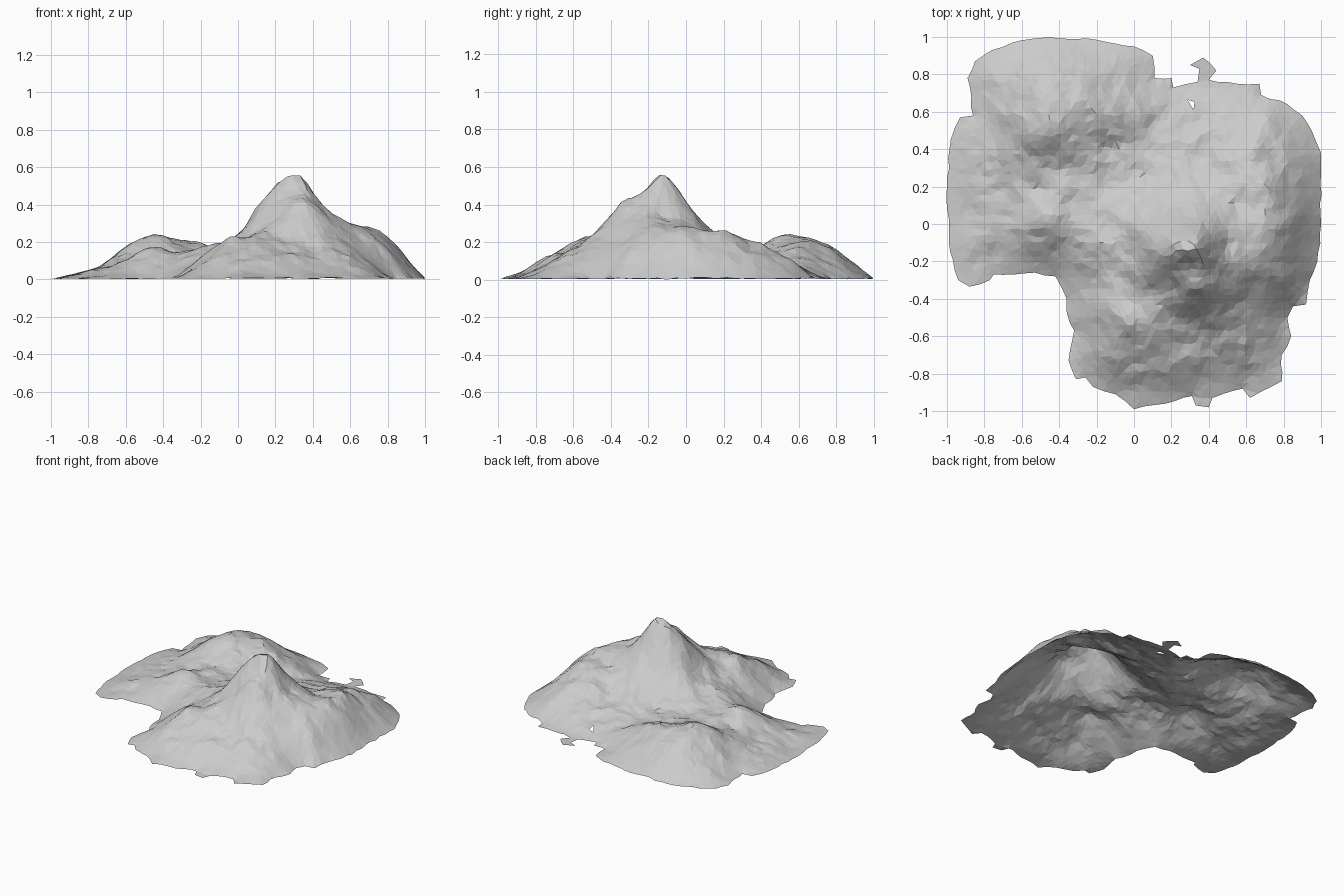
import bpy, random
from mathutils import Vector, noise, geometry

if "Cube" in bpy.data.objects:
    bpy.data.objects.remove(bpy.data.objects["Cube"])
random.seed(4)

# Coastline seen from above
coast = [(-.45, 1), (-.2, .985), (0, .95), (.1, .9), (.11, .78), (.2, .78), (.21, .73), (.34, .76),
         (.35, .83), (.3, .85), (.37, .89), (.44, .82), (.4, .77), (.55, .75), (.67, .75), (.68, .69),
         (.82, .64), (.9, .58), (.97, .45), (1, .38), (1, 0), (.98, -.2), (.94, -.3), (.92, -.43),
         (.85, -.44), (.82, -.5), (.84, -.6), (.79, -.7), (.79, -.84), (.62, -.93), (.58, -.88),
         (.42, -.93), (.4, -.98), (.33, -.97), (.31, -.92), (.17, -.96), (0, -.99), (-.1, -.91),
         (-.22, -.87), (-.26, -.82), (-.31, -.83), (-.35, -.73), (-.32, -.57), (-.36, -.47),
         (-.36, -.4), (-.42, -.28), (-.53, -.26), (-.75, -.27), (-.77, -.3), (-.88, -.335),
         (-.94, -.3), (-.99, -.1), (-1, .2), (-.98, .45), (-.93, .57), (-.86, .58), (-.89, .78),
         (-.85, .87), (-.76, .93), (-.65, .97)]

# Spot heights, grouped by landform
main_peak = [(.28, -.12, .595), (.34, -.13, .57), (.2, -.13, .52), (.1, -.13, .4), (.02, -.12, .26),
             (.42, -.15, .45), (.5, -.12, .34), (.28, 0, .43), (.28, .1, .3), (.28, -.2, .49)]
south_shoulder = [(.34, -.33, .44), (.22, -.34, .36), (.45, -.36, .35), (.35, -.45, .3), (.35, -.56, .19)]
east_ridge = [(.7, 0, .29), (.68, -.15, .29), (.72, .2, .27), (.62, .4, .2), (.7, .55, .13),
              (.82, 0, .23), (.8, -.3, .16), (.55, .1, .24), (.6, -.4, .22), (.6, -.65, .13)]
front_hill = [(-.03, -.52, .24), (.08, -.58, .21), (.2, -.62, .19), (-.2, -.48, .13), (-.1, -.75, .11),
              (.3, -.75, .12), (.05, -.4, .22), (-.05, -.3, .2)]
west_hill = [(-.45, .02, .19), (-.55, -.02, .15), (-.3, 0, .16), (-.2, -.1, .17), (-.42, -.15, .09),
             (-.7, 0, .07), (-.75, .3, .07)]
north_hill = [(-.46, .55, .26), (-.46, .46, .24), (-.3, .55, .22), (-.2, .6, .21), (-.1, .6, .17),
              (-.6, .55, .18), (-.7, .65, .09), (-.5, .7, .21), (-.45, .8, .17), (-.4, .9, .1),
              (-.4, .3, .13), (-.15, .42, .12)]
valley = [(-.1, .2, .13), (.1, .2, .16), (.15, .4, .12), (.4, .35, .14), (.4, .55, .09),
          (.15, .65, .07), (-.5, .2, .11)]


def subdivide(loop, step, jitter):
    out = []
    for a, b in zip(loop, loop[1:] + loop[:1]):
        a, b = Vector(a), Vector(b)
        n = max(1, round((b - a).length / step))
        for i in range(n):
            p = a.lerp(b, i / n)
            if i:
                p += Vector((random.uniform(-jitter, jitter), random.uniform(-jitter, jitter)))
            out.append(p)
    return out


def solve(m):
    # Gaussian elimination with pivoting; last column is the right-hand side
    n = len(m)
    for i in range(n):
        p = max(range(i, n), key=lambda r: abs(m[r][i]))
        m[i], m[p] = m[p], m[i]
        for r in range(i + 1, n):
            f = m[r][i] / m[i][i]
            if f:
                m[r] = [a - f * b for a, b in zip(m[r], m[i])]
    x = [0.0] * n
    for i in reversed(range(n)):
        x[i] = (m[i][n] - sum(m[i][j] * x[j] for j in range(i + 1, n))) / m[i][i]
    return x


# Smooth surface through all spot heights
shore = subdivide(coast, .055, .006)
spots = main_peak + south_shoulder + east_ridge + front_hill + west_hill + north_hill + valley
spots += [(p.x, p.y, .015) for p in subdivide(coast, .12, 0)]
sites = [Vector(s[:2]) for s in spots]
weights = solve([[(a - b).length for b in sites] + [s[2]] for a, s in zip(sites, spots)])


def height(p):
    z = sum(w * (p - s).length for w, s in zip(weights, sites))
    edge = min((p - s).length for s in shore)
    fade = min(1, edge / .2)
    rough = sum(noise.noise(Vector((p.x, p.y, 2.3)) * f) * a for f, a in ((6, .022), (13, .014), (26, .006)))
    return max(.008, z + rough * fade)


# Irregular triangulated ground inside the coastline
step = .036
points = list(shore)
for i in range(57):
    for j in range(57):
        p = Vector((-1 + step * (i + .5 * (j % 2)), -1 + step * j))
        p += Vector((random.uniform(-.011, .011), random.uniform(-.011, .011)))
        if min((p - s).length for s in shore) > .024:
            points.append(p)
verts, _, faces, *_ = geometry.delaunay_2d_cdt(points, [], [list(range(len(shore)))], 1, 1e-5)

# Small gap beside the northern spur
gap = Vector((.31, .652))


def in_gap(f):
    c = sum((verts[i] for i in f), Vector((0, 0))) / len(f)
    return abs(c.x - gap.x) < .034 and abs(c.y - gap.y) < .016


faces = [f for f in faces if not in_gap(f)]
used = sorted({i for f in faces for i in f})
index = {v: k for k, v in enumerate(used)}
mesh = bpy.data.meshes.new("mountain_terrain")
mesh.from_pydata([(verts[i].x, verts[i].y, height(verts[i])) for i in used], [],
                 [[index[i] for i in f] for f in faces])
low = min(v.co.z for v in mesh.vertices)
for v in mesh.vertices:
    v.co.z -= low
terrain = bpy.data.objects.new("mountain_terrain", mesh)
bpy.context.collection.objects.link(terrain)
